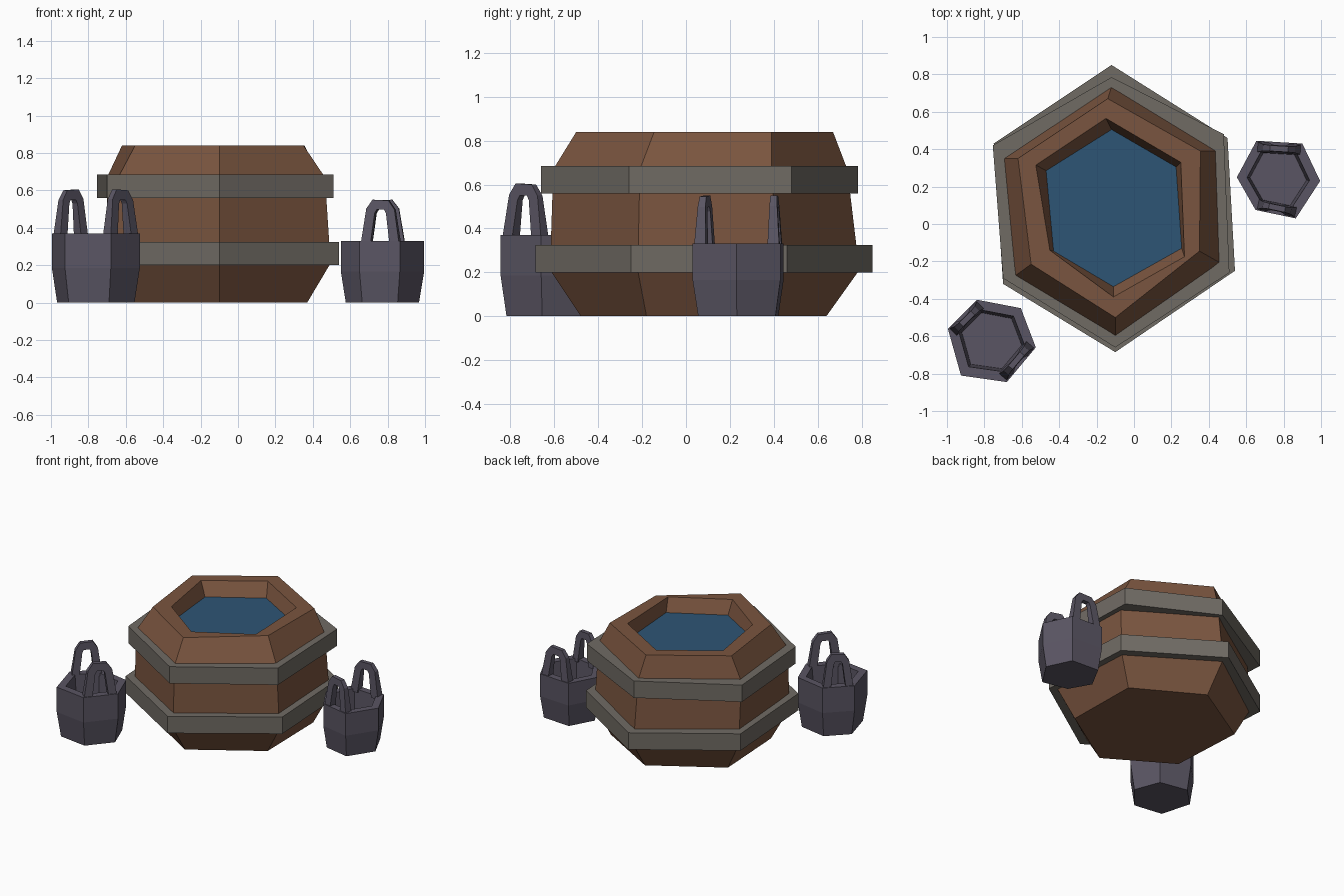
import bpy, bmesh
from mathutils import Vector

if "Cube" in bpy.data.objects:
    bpy.data.objects.remove(bpy.data.objects["Cube"])


def material(name, rgb):
    m = bpy.data.materials.new(name)
    m.diffuse_color = (*rgb, 1)
    m.use_nodes = True
    m.node_tree.nodes["Principled BSDF"].inputs["Base Color"].default_value = m.diffuse_color
    return m


WOOD = material("brown wood", (0.195, 0.091, 0.050))
HOOP = material("grey hoop metal", (0.162, 0.147, 0.127))
PAIL = material("dark bucket metal", (0.102, 0.091, 0.125))
WATER = material("blue water", (0.027, 0.091, 0.178))


def at(points, z):
    return [Vector((x, y, z)) for x, y in points]


def scaled(points, s):
    cx = sum(p[0] for p in points) / len(points)
    cy = sum(p[1] for p in points) / len(points)
    return [(cx + (x - cx) * s, cy + (y - cy) * s) for x, y in points]


def add_loft(bm, rings, start=False, end=False, loop=False):
    """Bridge successive rings of points; optionally cap or join the ends."""
    vs = [[bm.verts.new(p) for p in r] for r in rings]
    n = len(vs[0])
    pairs = list(zip(vs, vs[1:])) + ([(vs[-1], vs[0])] if loop else [])
    for a, b in pairs:
        for i in range(n):
            j = (i + 1) % n
            bm.faces.new((a[i], a[j], b[j], b[i]))
    if start:
        bm.faces.new(vs[0][::-1])
    if end:
        bm.faces.new(vs[-1])


def finish(bm, name, mat):
    bmesh.ops.recalc_face_normals(bm, faces=bm.faces)
    me = bpy.data.meshes.new(name)
    bm.to_mesh(me)
    bm.free()
    me.materials.append(mat)
    ob = bpy.data.objects.new(name, me)
    bpy.context.collection.objects.link(ob)
    return ob


# Barrel: uneven hexagonal rings, starting at the back corner
base = [(-.11, .64), (.36, .37), (.37, -.18), (-.10, -.48), (-.56, -.20), (-.59, .35)]
belly = [(-.12, .79), (.46, .42), (.495, -.22), (-.10, -.62), (-.65, -.29), (-.70, .38)]
shoulder = [(-.12, .735), (.445, .39), (.465, -.21), (-.10, -.605), (-.64, -.28), (-.70, .35)]
rim = [(-.14, .67), (.355, .39), (.35, -.145), (-.10, -.50), (-.55, -.215), (-.62, .35)]
mouth = [(-.15, .565), (.25, .33), (.27, -.175), (-.11, -.39), (-.45, -.14), (-.525, .315)]
pool = [(-.12, .505), (.225, .305), (.255, -.13), (-.11, -.335), (-.43, -.145), (-.47, .285)]
bm = bmesh.new()
add_loft(bm, [at(base, 0), at(belly, .21), at(shoulder, .67), at(rim, .84),
              at(mouth, .84), at(pool, .74)], start=True, end=True)
finish(bm, "barrel", WOOD)

# Water surface, a thin plate
bm = bmesh.new()
add_loft(bm, [at(pool, .738), at(pool, .744)], start=True, end=True)
finish(bm, "water", WATER)

# Hoops
lower = [(-.12, .85), (.50, .46), (.54, -.25), (-.10, -.685), (-.70, -.32), (-.75, .43)]
upper = [(-.12, .785), (.48, .48), (.51, -.26), (-.10, -.66), (-.70, -.29), (-.755, .42)]
for name, ring, z0, z1 in (("lower_hoop", lower, .20, .325), ("upper_hoop", upper, .56, .685)):
    inner = scaled(ring, .85)
    bm = bmesh.new()
    add_loft(bm, [at(ring, z0), at(ring, z1), at(inner, z1), at(inner, z0)], loop=True)
    finish(bm, name, HOOP)

# Ear outline: outer and inner (fraction along the edge, fraction of height)
EAR_OUT = [(.02, 0), (.15, .78), (.30, .98), (.70, 1), (.85, .80), (.98, 0)]
EAR_IN = [(.26, 0), (.36, .70), (.41, .78), (.59, .78), (.64, .70), (.74, 0)]


def add_ear(bm, a, b, centre, z, h):
    along = b - a
    inward = Vector((-along.y, along.x, 0)).normalized()
    if inward.dot(centre - a) < 0:
        inward = -inward

    def side(profile, back):
        return [a + along * u + Vector((0, 0, z - .02 + (h + .02) * v))
                + inward * (.005 + .015 * v + (.055 - .025 * v) * back) for u, v in profile]

    sections = zip(side(EAR_OUT, 0), side(EAR_OUT, 1), side(EAR_IN, 1), side(EAR_IN, 0))
    add_loft(bm, [list(s) for s in sections], start=True, end=True)


def bucket(name, outline, z, h, ears):
    bm = bmesh.new()
    add_loft(bm, [at(scaled(outline, .88), 0), at(outline, z * .5), at(outline, z),
                  at(scaled(outline, .75), z), at(scaled(outline, .68), .10)],
             start=True, end=True)
    flat = at(outline, 0)
    centre = sum(flat, Vector()) / len(flat)
    for i in ears:
        add_ear(bm, flat[i], flat[(i + 1) % 6], centre, z, h)
    finish(bm, name, PAIL)


# Buckets with two open ears on opposite edges
bucket("right_bucket", [(.655, .445), (.90, .43), (.995, .23), (.865, .03),
                        (.65, .075), (.55, .25)], .33, .22, (0, 3))
bucket("left_bucket", [(-.84, -.405), (-.605, -.45), (-.525, -.66), (-.68, -.845),
                       (-.925, -.81), (-.995, -.56)], .37, .235, (2, 5))
